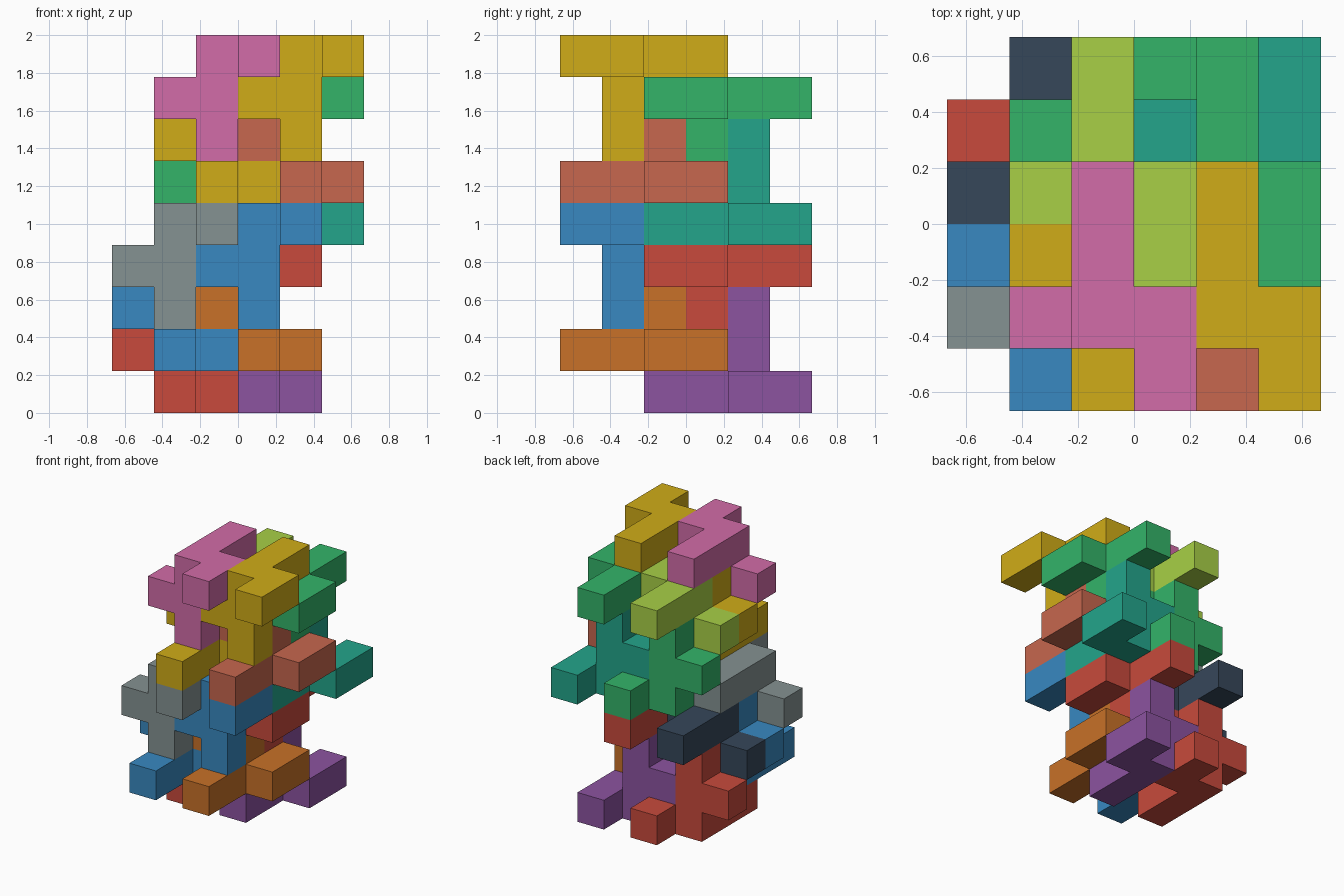
import bpy, bmesh
from mathutils import Vector

if "Cube" in bpy.data.objects:
    bpy.data.objects.remove(bpy.data.objects["Cube"])

U = 2 / 9  # edge of one cube cell

# One eight-cube piece: a zigzag base, a two-cube post and a side arm
PIECE = [(0, 0, 0), (0, -1, 0), (0, -2, 0), (1, 0, 0), (1, 1, 0),
         (0, 0, 1), (-1, 0, 1), (0, 0, 2)]

COLOURS = {"purple": "8c53a0", "red": "c84a3c", "orange": "c87128", "blue": "3889c1",
           "grey": "859292", "navy": "36475a", "teal": "23a58b", "green": "33b469",
           "salmon": "c7674e", "yellow": "d0ac18", "lime": "a8d046", "pink": "d26ca8"}

# Origin cell, post direction (1 up, -1 down), colour in lower and upper group
LAYOUT = [((3, 4, 0), 1, "purple", "teal"), ((1, 4, 0), 1, "red", "green"),
          ((3, 2, 1), 1, "orange", "salmon"), ((1, 2, 1), 1, "blue", "yellow"),
          ((3, 1, 4), -1, "blue", "yellow"), ((1, 1, 4), -1, "grey", "pink"),
          ((3, 3, 3), -1, "red", "green"), ((1, 3, 3), -1, "navy", "lime")]


def material(name):
    mat = bpy.data.materials.get(name)
    if not mat:
        mat = bpy.data.materials.new(name)
        srgb = [int(COLOURS[name][i:i + 2], 16) / 255 for i in (0, 2, 4)]
        mat.diffuse_color = [((c + 0.055) / 1.055) ** 2.4 for c in srgb] + [1]
        mat.use_nodes = True
        mat.node_tree.nodes["Principled BSDF"].inputs["Base Color"].default_value = mat.diffuse_color
    return mat


def build_piece(name, origin, flip, colour):
    cells = {(origin[0] + x, origin[1] + flip * y, origin[2] + flip * z) for x, y, z in PIECE}
    bm = bmesh.new()
    # Add only the outer faces of the joined cubes
    for cell in cells:
        for axis in range(3):
            for side in (-1, 1):
                near = list(cell)
                near[axis] += side
                if tuple(near) in cells:
                    continue
                n, u, v = (Vector([float(k == (axis + j) % 3) for k in range(3)]) for j in range(3))
                centre = Vector(cell) + Vector((-2.5, -2.5, 0.5)) + n * side / 2
                quad = [centre + u * a / 2 + v * b / 2
                        for a, b in ((-1, -1), (1, -1), (1, 1), (-1, 1))]
                bm.faces.new([bm.verts.new(p * U) for p in quad[::side]])
    bmesh.ops.remove_doubles(bm, verts=bm.verts, dist=1e-4)
    # Merge coplanar squares into clean flat faces
    bmesh.ops.dissolve_limit(bm, angle_limit=0.01, verts=bm.verts, edges=bm.edges)
    bmesh.ops.recalc_face_normals(bm, faces=bm.faces)
    mesh = bpy.data.meshes.new(name)
    bm.to_mesh(mesh)
    bm.free()
    mesh.materials.append(material(colour))
    bpy.context.collection.objects.link(bpy.data.objects.new(name, mesh))


# Lower group of eight, then the same group shifted one cell right and four up
for (x, y, z), flip, low, high in LAYOUT:
    kind = "post_up" if flip > 0 else "post_down"
    build_piece(f"lower_{low}_{kind}_piece", (x, y, z), flip, low)
    build_piece(f"upper_{high}_{kind}_piece", (x + 1, y, z + 4), flip, high)
